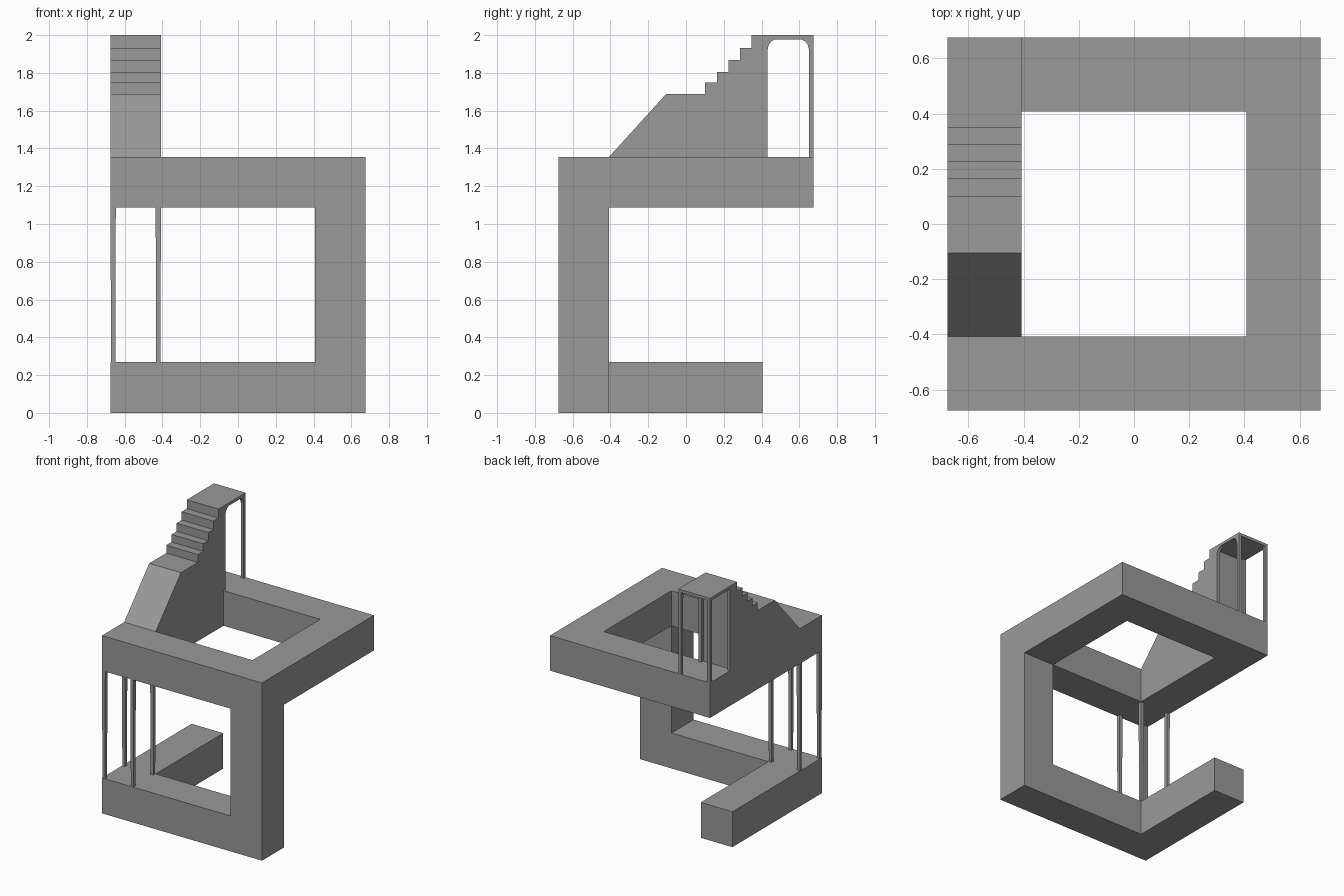
import bpy, bmesh
from math import sin, cos, pi

if "Cube" in bpy.data.objects:
    bpy.data.objects.remove(bpy.data.objects["Cube"])

R, H = 0.675, 0.408      # outer and inner half widths of the square frame
B, Z0, Z1 = 0.27, 1.088, 1.355
T, C = 0.024, 0.028      # landing post and column thickness

grey = bpy.data.materials.new("dark_grey")
grey.diffuse_color = (0.32, 0.32, 0.32, 1)
grey.use_nodes = True
grey.node_tree.nodes["Principled BSDF"].inputs["Base Color"].default_value = grey.diffuse_color


def finish(name, bm):
    bmesh.ops.recalc_face_normals(bm, faces=bm.faces)
    me = bpy.data.meshes.new(name)
    bm.to_mesh(me)
    bm.free()
    me.materials.append(grey)
    ob = bpy.data.objects.new(name, me)
    bpy.context.collection.objects.link(ob)
    return ob


def prism(name, profile, axis, lo, hi):
    """Extrude a profile: (y,z) along x, (x,z) along y, or (x,y) along z."""
    def place(a, b, d):
        return {'x': (d, a, b), 'y': (a, d, b), 'z': (a, b, d)}[axis]
    bm = bmesh.new()
    rings = [[bm.verts.new(place(a, b, d)) for a, b in profile] for d in (lo, hi)]
    for r in rings:
        bm.faces.new(r)
    n = len(profile)
    for i in range(n):
        j = (i + 1) % n
        bm.faces.new((rings[0][i], rings[0][j], rings[1][j], rings[1][i]))
    return finish(name, bm)


def box(name, x0, x1, y0, y1, z0, z1):
    return prism(name, [(x0, y0), (x1, y0), (x1, y1), (x0, y1)], 'z', z0, z1)


# Lower frame: front beam with upright, then the left beam
prism("front_beam_and_upright",
      [(-R, 0), (R, 0), (R, Z0), (H, Z0), (H, B), (-R, B)], 'y', -R, -H)
box("left_beam", -R, -H, -H, 0.405, 0, B)

# Upper square ring
bm = bmesh.new()
loops = [[bm.verts.new((sx * s, sy * s, z)) for sx, sy in ((-1, -1), (1, -1), (1, 1), (-1, 1))]
         for s, z in ((R, Z0), (R, Z1), (H, Z1), (H, Z0))]
for k in range(4):
    a, b = loops[k], loops[(k + 1) % 4]
    for i in range(4):
        j = (i + 1) % 4
        bm.faces.new((a[i], a[j], b[j], b[i]))
finish("upper_ring", bm)

# Four slim tapered columns at the front left corner
for i, x in enumerate((-R + C / 2, -H - C / 2)):
    for j, y in enumerate((-R + C / 2, -H - C / 2)):
        col = box(f"column_{i}{j}", x - C / 2, x + C / 2, y - C / 2, y + C / 2, B, Z0)
        for v in col.data.vertices:
            if v.co.z < 0.5:
                v.co.x = x + (v.co.x - x) * 0.8
                v.co.y = y + (v.co.y - y) * 0.8

# Ramp and staircase body
steps = [(0.10, 1.688), (0.163, 1.748), (0.225, 1.806), (0.286, 1.868), (0.347, 1.932), (H, 2.0)]
profile = [(H, Z1), (-0.408, Z1), (-0.105, 1.688)]
for k, (y, z) in enumerate(steps):
    profile.append((y, z))
    if k < len(steps) - 1:
        profile.append((y, steps[k + 1][1]))
prism("ramp_and_stairs", profile, 'x', -R, -H)

# Side frames of the top landing: square outside, round-cornered inside
P0, P1 = H + T, R - T
corners = [(P0, 1.978), (P1, 1.978)]
arc = [t * pi / 10 for t in range(6)]
rounded = [(P0 + 0.05 * (1 - cos(t)), 1.92 + 0.058 * sin(t)) for t in arc]
rounded += [(P1 - 0.05 * (1 - sin(t)), 1.92 + 0.058 * cos(t)) for t in arc]
for name, x, top in (("outer_frame", -R, corners), ("inner_arch", -H - T, rounded)):
    outline = [(H, 2.0), (H, Z1), (P0, Z1)] + top + [(P1, Z1), (R, Z1), (R, 2.0)]
    prism(name, outline, 'x', x, x + T)

# Landing slab between the frames
box("landing_slab", -R + T, -H - T, H, R, 1.978, 2.0)
